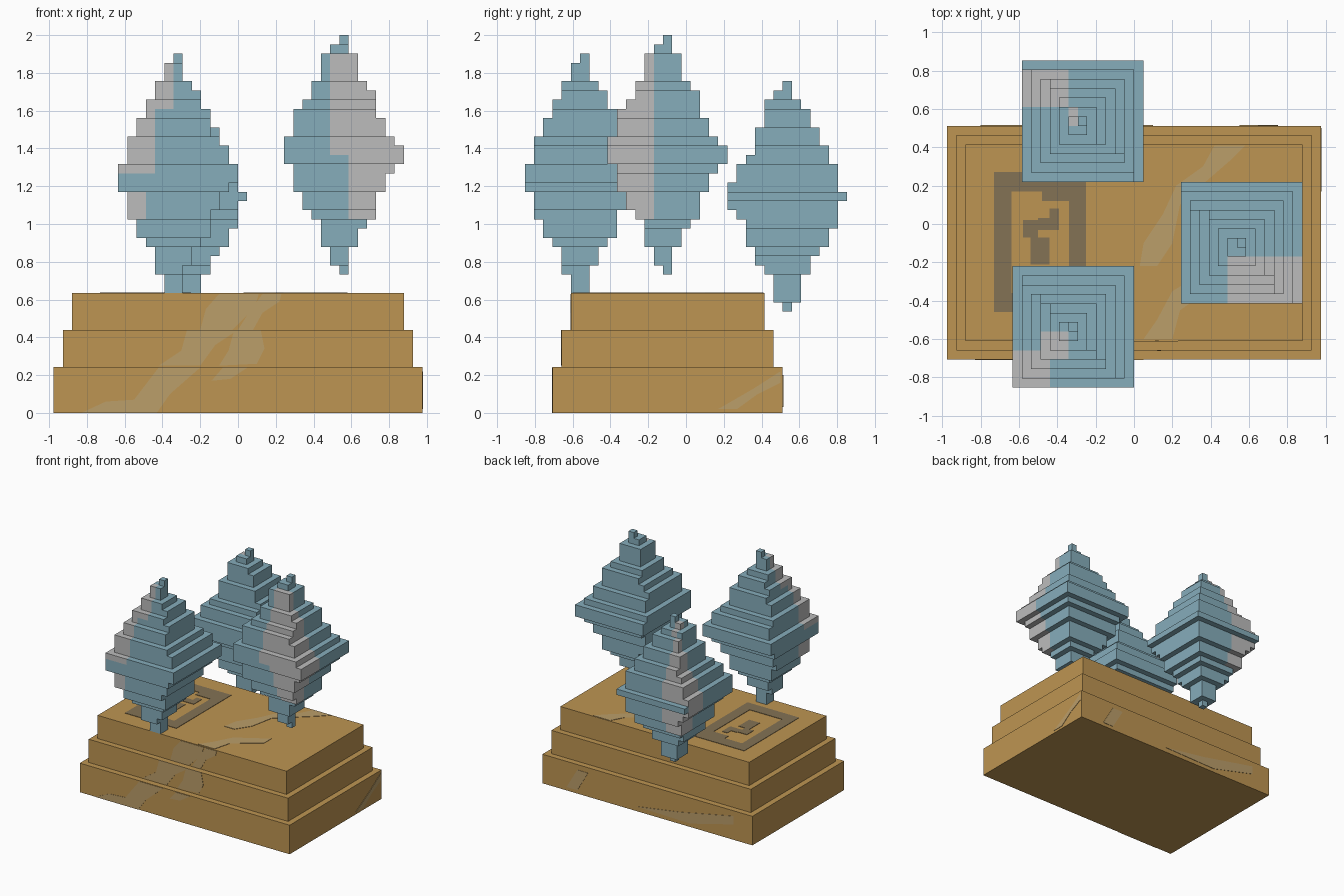
import bpy, bmesh
from mathutils import Vector

U = 2 / 41  # block unit

if "Cube" in bpy.data.objects:
    bpy.data.objects.remove(bpy.data.objects["Cube"])


def material(name, rgb):
    m = bpy.data.materials.new(name)
    m.use_nodes = True
    m.diffuse_color = (*rgb, 1)
    m.node_tree.nodes["Principled BSDF"].inputs["Base Color"].default_value = (*rgb, 1)
    return m


BLUE = material("pale_blue", (.238, .418, .497))
GREY = material("light_grey", (.503, .503, .503))
BROWN = material("ochre", (.515, .301, .084))
TAN = material("tan", (.497, .342, .144))
DARK = material("dark_brown", (.227, .168, .089))


def finish(name, bm, *mats):
    bmesh.ops.recalc_face_normals(bm, faces=bm.faces)
    mesh = bpy.data.meshes.new(name)
    bm.to_mesh(mesh)
    bm.free()
    for m in mats:
        mesh.materials.append(m)
    ob = bpy.data.objects.new(name, mesh)
    bpy.context.collection.objects.link(ob)
    return ob


def add_box(bm, lo, hi):
    lo, hi = Vector(lo), Vector(hi)
    verts = bmesh.ops.create_cube(bm, size=1)["verts"]
    for v in verts:
        v.co = [(a + b) / 2 + c * (b - a) for a, b, c in zip(lo, hi, v.co)]


def add_plate(bm, points, place, push):
    """Thin slab from a flat outline; place maps (a, b) to 3D, push is its thickness."""
    face = bm.faces.new([bm.verts.new(place(a, b)) for a, b in points])
    out = bmesh.ops.extrude_face_region(bm, geom=[face])["geom"]
    for v in out:
        if isinstance(v, bmesh.types.BMVert):
            v.co += Vector(push)


# Stepped plinth
TIERS = [(20, 0, 5), (19, 5, 9), (18, 9, 13)]
for i, (half, z0, z1) in enumerate(TIERS):
    bm = bmesh.new()
    inset = 20 - half
    add_box(bm, Vector((-half, -14.5 + inset, z0)) * U, Vector((half, 10.5 - inset, z1)) * U)
    finish(f"plinth_tier_{i + 1}", bm, BROWN)

# Tan streaks on the plinth front, one set per tier
FRONT = [
    [[(-.83, 0), (-.43, 0), (-.36, .1), (-.2, .24), (-.42, .24), (-.55, .07), (-.7, .06)],
     [(-.14, .17), (-.04, .18), (.05, .24), (-.08, .24)]],
    [[(-.42, .25), (-.2, .25), (-.12, .36), (0, .44), (-.27, .44), (-.3, .33)],
     [(-.1, .25), (.1, .26), (.14, .34), (.12, .44), (-.02, .44), (-.05, .33)]],
    [[(-.2, .44), (-.03, .44), (.09, .56), (.11, .63), (-.1, .63), (-.17, .55)],
     [(0, .44), (.08, .44), (.13, .53), (.22, .59), (.23, .63), (.13, .63), (.05, .52)]],
]
T = .003
bm = bmesh.new()
for i, shapes in enumerate(FRONT):
    y = (-14.5 + i) * U
    for shape in shapes:
        add_plate(bm, shape, lambda a, b: (a, y, b), (0, -T, 0))
finish("front_streaks", bm, TAN)

# Tan streaks on the plinth top
bm = bmesh.new()
for shape in [
    [(.03, -.22), (.12, -.22), (.2, -.1), (.24, .1), (.35, .2), (.5, .33), (.58, .41),
     (.42, .41), (.36, .3), (.22, .2), (.15, .05), (.05, -.1)],
    [(.05, -.6), (.2, -.6), (.24, -.45), (.45, -.3), (.45, -.2), (.2, -.35), (.12, -.5)],
]:
    add_plate(bm, shape, lambda a, b: (a, b, 13 * U), (0, 0, T))
finish("top_streaks", bm, TAN)

# Tan streaks on the plinth back and side
bm = bmesh.new()
for shape in [[(.1, .04), (-.3, .1), (-.8, .2), (-.8, .13), (-.4, .03)],
              [(.75, .03), (.65, .03), (.55, .2), (.65, .2)]]:
    add_plate(bm, shape, lambda a, b: (a, 10.5 * U, b), (0, T, 0))
add_plate(bm, [(.17, .02), (.27, .02), (.38, .1), (.5, .16), (.5, .22), (.36, .13)],
          lambda a, b: (20 * U, a, b), (T, 0, 0))
finish("back_and_side_streaks", bm, TAN)

# Square stamp on the plinth top: a ring with a broken mark inside
bm = bmesh.new()
for x0, x1, y0, y1 in [
    (-.73, -.64, -.46, .27), (-.34, -.25, -.46, .27), (-.64, -.34, .17, .27),
    (-.64, -.34, -.46, -.36),
    (-.58, -.5, -.07, .02), (-.5, -.39, -.03, .03), (-.54, -.44, -.21, -.07),
    (-.48, -.34, .12, .17), (-.44, -.39, .03, .08),
]:
    add_box(bm, (x0, y0, 13 * U), (x1, y1, 13 * U + T))
finish("top_stamp", bm, DARK)


def radii(runs):
    """Run lengths for radius 0..6..0 become one radius per block layer."""
    steps = [6 - abs(6 - i) for i in range(13)]
    return [r for r, n in zip(steps, runs) for _ in range(int(n))]


def crystal(name, x, y, top, near, far, patches):
    """Stack of square slabs round a one-block core, listed from the top down."""
    bm = bmesh.new()
    layers = list(zip(radii(near), radii(far)))
    start = 0
    for i in range(1, len(layers) + 1):
        if i == len(layers) or layers[i] != layers[start]:
            a, b = layers[start]
            add_box(bm, (x - a, y - a, top - i), (x + 1 + b, y + 1 + b, top - start))
            start = i
    # Cut the slabs along the patch borders, then colour the faces inside
    for lo, hi in patches:
        for corner in (lo, hi):
            for axis in range(3):
                normal = Vector((0, 0, 0))
                normal[axis] = 1
                bmesh.ops.bisect_plane(bm, geom=bm.verts[:] + bm.edges[:] + bm.faces[:],
                                       plane_co=corner, plane_no=normal, dist=.001)
    bmesh.ops.recalc_face_normals(bm, faces=bm.faces)
    for f in bm.faces:
        c = f.calc_center_median() - f.normal * .3
        f.material_index = any(all(l < v < h for l, v, h in zip(lo, c, hi))
                               for lo, hi in patches)
    bmesh.ops.scale(bm, vec=(U, U, U), verts=bm.verts)
    finish(name, bm, BLUE, GREY)


# Floating crystals
crystal("right_crystal", 11, -2.5, 41, "1132133321321", "2313212123123",
        [((10, -9, 28), (19, -3.5, 39)), ((12, -9, 21), (19, -3.5, 28))])
crystal("front_left_crystal", -7, -11.5, 39, "1222233321321", "3123122123124",
        [((-14, -18, 33), (-7, -11.5, 38)), ((-14, -18, 26), (-9, -13.5, 33)),
         ((-14, -18, 21), (-10, -13.5, 24))])
crystal("back_left_crystal", -6, 10.5, 36, "1133123132131", "2122231321231",
        [((-13, 12.5, 18), (-7, 16.5, 34)), ((-7, 10.5, 33), (-6, 12.5, 35))])
